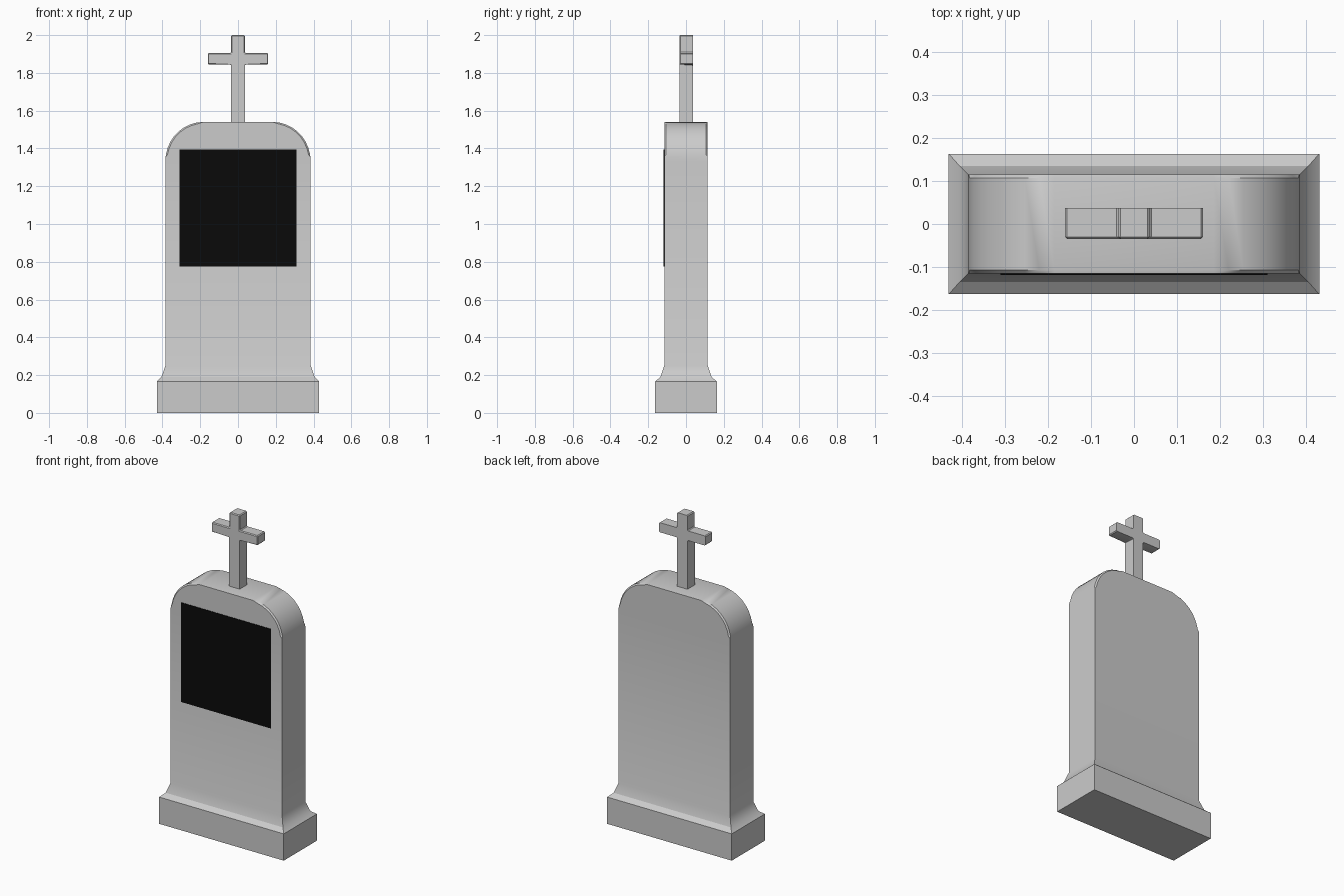
import bpy, bmesh, math

cube = bpy.data.objects.get("Cube")
if cube:
    bpy.data.objects.remove(cube)


def make_material(name, colour):
    mat = bpy.data.materials.new(name)
    mat.use_nodes = True
    mat.diffuse_color = colour
    mat.node_tree.nodes["Principled BSDF"].inputs["Base Color"].default_value = colour
    return mat


stone = make_material("grey stone", (0.6, 0.6, 0.6, 1))
black = make_material("black plaque", (0.003, 0.003, 0.003, 1))


def finish(bm, name, mat, smooth=True):
    bmesh.ops.recalc_face_normals(bm, faces=bm.faces)
    mesh = bpy.data.meshes.new(name)
    bm.to_mesh(mesh)
    bm.free()
    obj = bpy.data.objects.new(name, mesh)
    bpy.context.collection.objects.link(obj)
    mesh.materials.append(mat)
    bpy.ops.object.select_all(action="DESELECT")
    obj.select_set(True)
    bpy.context.view_layer.objects.active = obj
    if smooth:
        bpy.ops.object.shade_smooth_by_angle(angle=math.radians(30))
    return obj


def stack(levels):
    """Skin a stack of rectangles given as (half width, half depth, height)."""
    bm = bmesh.new()
    rings = [[bm.verts.new((sx * x, sy * y, z))
              for sx, sy in ((-1, -1), (1, -1), (1, 1), (-1, 1))]
             for x, y, z in levels]
    for low, high in zip(rings, rings[1:]):
        for i in range(4):
            j = (i + 1) % 4
            bm.faces.new((low[i], low[j], high[j], high[i]))
    bm.faces.new(rings[0])
    bm.faces.new(rings[-1])
    return bm


# Plinth, flared foot and slab with an arched top
W, D, TOP, RX, RZ, STEPS = 0.385, 0.115, 1.54, 0.2, 0.21, 9
levels = [(0.43, 0.163, 0), (0.43, 0.163, 0.167), (0.405, 0.135, 0.19), (W, D, 0.25)]
for i in range(STEPS + 1):
    a = math.pi / 2 * i / STEPS
    levels.append((W - RX + RX * math.cos(a), D, TOP - RZ + RZ * math.sin(a)))
bm = stack(levels)
# Small bevel along the front and back edges of the arch
rim = [e for e in bm.edges
       if min(v.co.z for v in e.verts) > 1.36
       and abs(e.verts[0].co.y - e.verts[1].co.y) < 0.001
       and (e.verts[0].co.x * e.verts[1].co.x > 0 or e.verts[0].co.z > TOP - 0.001)]
bmesh.ops.bevel(bm, geom=rim, offset=0.008, segments=1, affect="EDGES")
finish(bm, "headstone", stone)

# Cross: plus-shaped outline pushed back, with softened edges
P, A, LOW, HIGH = 0.036, 0.16, 1.845, 1.905
right = [(P, 1.53), (P, LOW), (A, LOW), (A, HIGH), (P, HIGH), (P, 2.0)]
outline = right + [(-x, z) for x, z in reversed(right)]
bm = bmesh.new()
front = bm.faces.new([bm.verts.new((x, -0.035, z)) for x, z in outline])
out = bmesh.ops.extrude_face_region(bm, geom=[front], use_keep_orig=True)
for v in out["geom"]:
    if isinstance(v, bmesh.types.BMVert):
        v.co.y = 0.037
soft = [e for e in bm.edges if min(v.co.y for v in e.verts) < 0 and
        min(v.co.z for v in e.verts) > 1.6]
bmesh.ops.bevel(bm, geom=soft, offset=0.005, segments=1, affect="EDGES")
finish(bm, "cross", stone)

# Dark plaque on the front
bm = bmesh.new()
bmesh.ops.create_cube(bm, size=1)
for v in bm.verts:
    v.co = (v.co.x * 0.62, -D - 0.001 + v.co.y * 0.004, 1.085 + v.co.z * 0.62)
finish(bm, "plaque", black, smooth=False)
